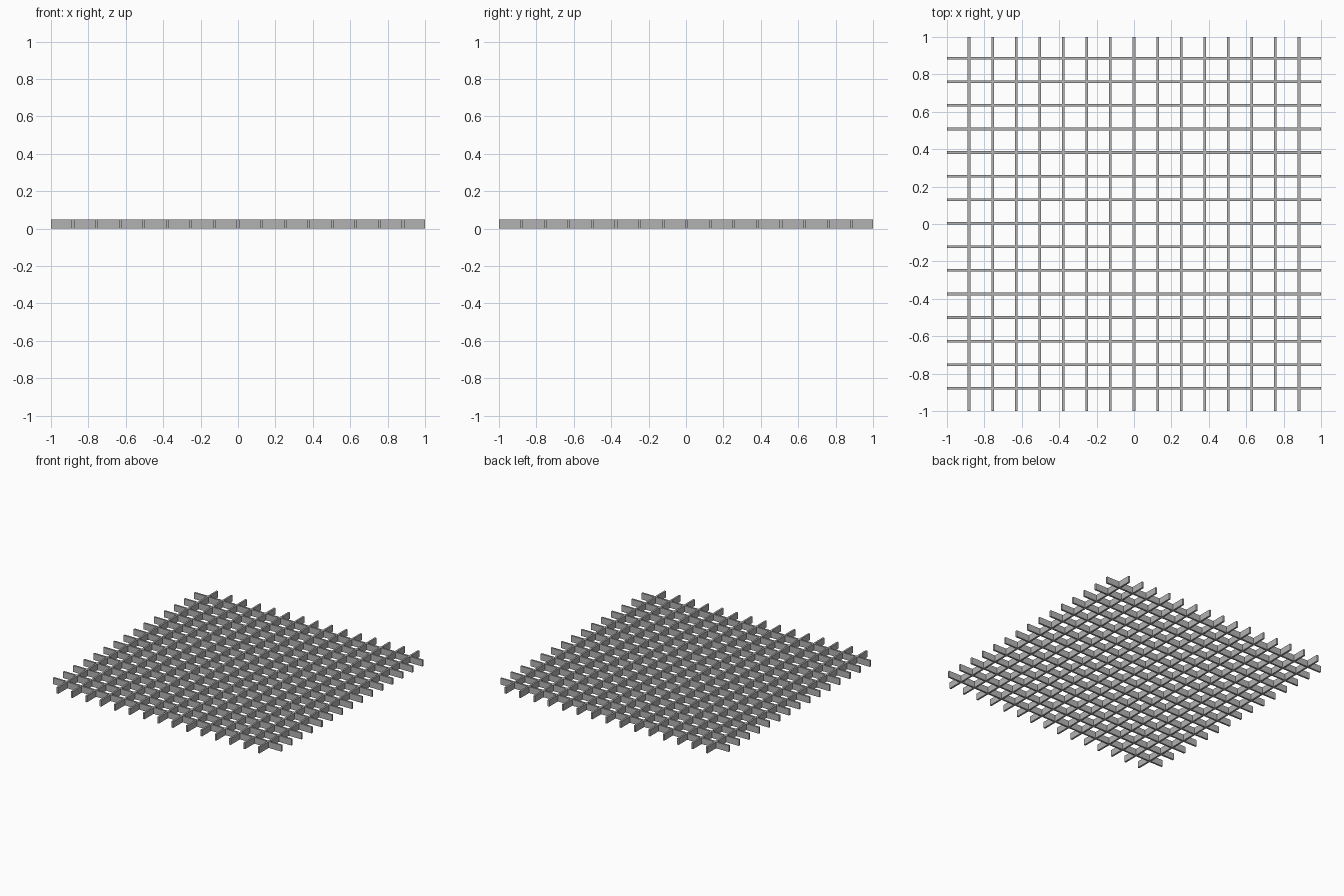
import bpy

cube = bpy.data.objects.get("Cube")
if cube:
    bpy.data.objects.remove(cube, do_unlink=True)

COUNT = 15        # slats each way
PITCH = 0.126     # spacing between slats
THICK = 0.014
HEIGHT = 0.05
LENGTH = 2.0
Y_SHIFT = 0.004

grey = bpy.data.materials.new("grey metal")
grey.use_nodes = True
colour = (0.45, 0.45, 0.45, 1)
grey.diffuse_color = colour
grey.node_tree.nodes["Principled BSDF"].inputs["Base Color"].default_value = colour


def slat_row(name, size, start, step):
    """One upright slat, repeated across the panel by an array."""
    bpy.ops.mesh.primitive_cube_add(size=1, location=start)
    slat = bpy.context.object
    slat.name = name
    slat.scale = size
    bpy.ops.object.transform_apply(location=False, rotation=False, scale=True)
    slat.data.materials.append(grey)
    array = slat.modifiers.new("repeat", "ARRAY")
    array.count = COUNT
    array.use_relative_offset = False
    array.use_constant_offset = True
    array.constant_offset_displace = step
    return slat


first = -PITCH * (COUNT - 1) / 2

# Slats running front to back
slat_row("lengthwise_slats", (THICK, LENGTH, HEIGHT),
         (first, 0, HEIGHT / 2), (PITCH, 0, 0))

# Slats running side to side
slat_row("crosswise_slats", (LENGTH, THICK, HEIGHT),
         (0, first + Y_SHIFT, HEIGHT / 2), (0, PITCH, 0))
